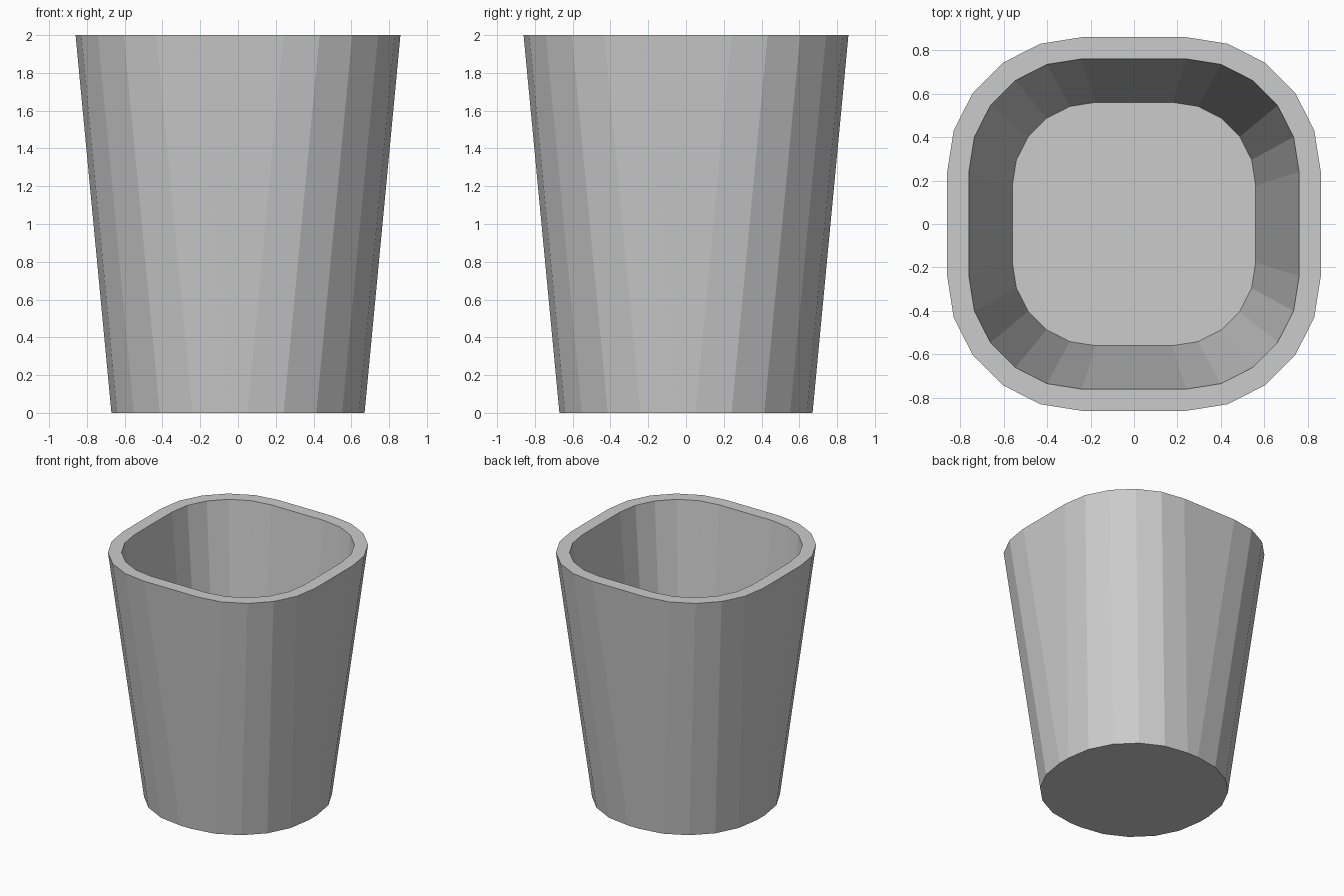
import bpy, bmesh
from math import cos, sin, pi

if "Cube" in bpy.data.objects:
    bpy.data.objects.remove(bpy.data.objects["Cube"])

STEPS = 5  # facets per rounded corner


def ring(bm, centre, radius, z):
    """Rounded square: four corner arcs centred at +-centre."""
    verts = []
    for q, (sx, sy) in enumerate(((1, 1), (-1, 1), (-1, -1), (1, -1))):
        for i in range(STEPS + 1):
            a = (q + i / STEPS) * pi / 2
            verts.append(bm.verts.new((sx * centre + radius * cos(a),
                                       sy * centre + radius * sin(a), z)))
    return verts


bm = bmesh.new()

# Outer base, outer rim, inner rim, inner floor
rings = [ring(bm, *r) for r in ((0.05, 0.62, 0.0),
                                (0.24, 0.62, 2.0),
                                (0.24, 0.52, 2.0),
                                (0.177, 0.383, 0.1))]

# Walls and rim
for low, high in zip(rings, rings[1:]):
    n = len(low)
    for i in range(n):
        j = (i + 1) % n
        bm.faces.new((low[i], low[j], high[j], high[i]))

# Underside and floor of the cavity
bm.faces.new(rings[0][::-1])
bm.faces.new(rings[-1])
bmesh.ops.recalc_face_normals(bm, faces=bm.faces[:])

mesh = bpy.data.meshes.new("tapered_cup")
bm.to_mesh(mesh)
bm.free()
cup = bpy.data.objects.new("tapered_cup", mesh)
bpy.context.collection.objects.link(cup)
